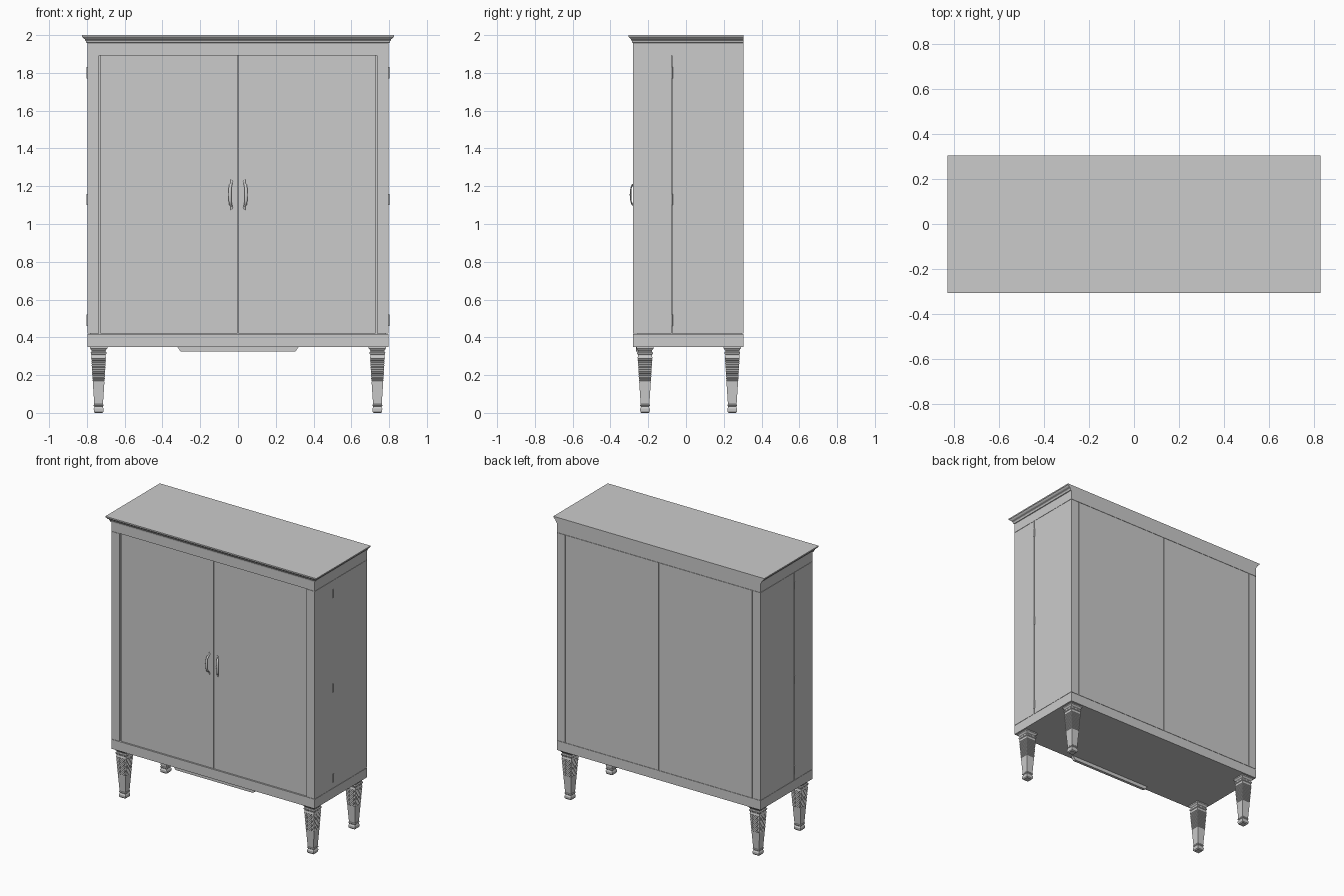
import bpy, bmesh, math
from mathutils import Vector

if "Cube" in bpy.data.objects:
    bpy.data.objects.remove(bpy.data.objects["Cube"], do_unlink=True)

# Single neutral grey
grey = bpy.data.materials.new("plain_grey")
grey.use_nodes = True
COLOR = (0.6, 0.6, 0.6, 1.0)
grey.diffuse_color = COLOR
grey.node_tree.nodes["Principled BSDF"].inputs["Base Color"].default_value = COLOR


def finish(name, bm):
    bmesh.ops.recalc_face_normals(bm, faces=bm.faces[:])
    mesh = bpy.data.meshes.new(name)
    bm.to_mesh(mesh)
    bm.free()
    mesh.materials.append(grey)
    obj = bpy.data.objects.new(name, mesh)
    bpy.context.collection.objects.link(obj)
    return obj


def loft(name, rings):
    """Join rings of equal point count into a closed solid."""
    bm = bmesh.new()
    loops = [[bm.verts.new(p) for p in ring] for ring in rings]
    for a, b in zip(loops, loops[1:]):
        n = len(a)
        for i in range(n):
            bm.faces.new((a[i], a[(i + 1) % n], b[(i + 1) % n], b[i]))
    bm.faces.new(loops[0][::-1])
    bm.faces.new(loops[-1])
    return finish(name, bm)


def rect(x0, x1, y0, y1, z):
    return [(x0, y0, z), (x1, y0, z), (x1, y1, z), (x0, y1, z)]


def box(name, x0, x1, y0, y1, z0, z1):
    return loft(name, [rect(x0, x1, y0, y1, z0), rect(x0, x1, y0, y1, z1)])


W, FRONT, BACK = 0.798, -0.28, 0.305
Z0, Z1, Z2, Z3 = 0.35, 0.417, 1.893, 1.958   # base rail and top rail heights
STILE, SPLIT, GAP = 0.735, -0.075, 0.002

# Carcass: rails, recessed core, corner posts, doors and back panels
box("base_rail", -W, W, FRONT, BACK, Z0, Z1)
box("top_rail", -W, W, FRONT, BACK, Z2, Z3)
box("inner_core", -W + 0.015, W - 0.015, FRONT + 0.022, BACK - 0.012, Z1, Z2)
lo, hi = Z1 + GAP, Z2 - GAP
for side, s in (("right", -1), ("left", 1)):
    def span(a, b):
        return sorted((s * a, s * b))
    box(side + "_front_post", *span(STILE, W), FRONT, SPLIT - GAP, lo, hi)
    box(side + "_side_panel", *span(STILE + GAP, W), SPLIT + GAP, BACK, lo, hi)
    box(side + "_door", *span(GAP, STILE - 0.006), FRONT + 0.008, FRONT + 0.03, lo, hi)
    box(side + "_back_panel", *span(GAP, STILE - GAP), BACK - 0.02, BACK, lo, hi)

# Cornice: stepped moulding on front and sides, flush at the back
cornice = [(0.0, 1.958), (0.005, 1.96), (0.007, 1.968), (0.012, 1.974), (0.012, 1.978),
           (0.02, 1.983), (0.026, 1.99), (0.029, 1.991), (0.029, 2.0)]
loft("cornice", [rect(-W - d, W + d, FRONT - d * 0.87, BACK, z) for d, z in cornice])

# Shaped apron under the front
loft("apron", [rect(-0.30, 0.30, -0.265, -0.245, 0.325),
               rect(-0.305, 0.305, -0.265, -0.245, 0.327),
               rect(-0.322, 0.322, -0.265, -0.245, 0.35)])

# Square tapered legs with moulded cap, ridged upper shaft and block foot
leg_profile = [(0.020, 0.0), (0.025, 0.006), (0.026, 0.022), (0.022, 0.030),
               (0.022, 0.034), (0.026, 0.038), (0.026, 0.042), (0.023, 0.046)]


def taper(z):
    return 0.024 + 0.015 * (z - 0.05) / 0.25


leg_profile.append((taper(0.165), 0.165))
for i in range(13):
    z = 0.168 + i * 0.0098
    leg_profile += [(taper(z) - 0.0015, z), (taper(z) + 0.001, z + 0.003),
                    (taper(z) + 0.001, z + 0.007)]
leg_profile += [(0.037, 0.300), (0.037, 0.308), (0.041, 0.312), (0.042, 0.320),
                (0.037, 0.325), (0.037, 0.330), (0.043, 0.338), (0.046, 0.342), (0.046, 0.35)]
for row, y in (("front", -0.217), ("back", 0.245)):
    for side, x in (("right", -0.738), ("left", 0.738)):
        loft(f"{row}_{side}_leg",
             [rect(x - h, x + h, y - h, y + h, z) for h, z in leg_profile])

# Side hinges: small barrels on the split line
for side, s in (("right", -1), ("left", 1)):
    for n, z in enumerate((0.49, 1.13, 1.80)):
        rings = []
        for zz in (z - 0.03, z + 0.03):
            rings.append([(s * 0.798 + 0.005 * math.cos(k * math.pi / 4),
                           SPLIT + 0.005 * math.sin(k * math.pi / 4), zz) for k in range(8)])
        loft(f"{side}_hinge_{n + 1}", rings)

# Bowed door handles: swelling grip with flared leaf ends
handle_path = [(0.000, 0.000, -0.080, 0.002), (0.003, 0.002, -0.070, 0.005),
               (0.001, 0.003, -0.060, 0.004), (-0.003, 0.012, -0.052, 0.007),
               (-0.006, 0.019, -0.035, 0.006), (-0.007, 0.022, 0.000, 0.007),
               (-0.006, 0.019, 0.035, 0.006), (-0.003, 0.012, 0.052, 0.007),
               (0.001, 0.003, 0.060, 0.004), (0.003, 0.002, 0.070, 0.005),
               (0.000, 0.000, 0.080, 0.002)]
for side, s in (("right", -1), ("left", 1)):
    rings = []
    for i, (dx, out, dz, r) in enumerate(handle_path):
        a = handle_path[max(i - 1, 0)]
        b = handle_path[min(i + 1, len(handle_path) - 1)]
        t = Vector((0, a[1] - b[1], b[2] - a[2])).normalized()
        u, v = Vector((1, 0, 0)), t.cross(Vector((1, 0, 0)))
        c = Vector((s * (0.036 - dx), FRONT + 0.008 - out, 1.155 + dz))
        rings.append([c + u * r * 1.2 * math.cos(k * math.pi / 4)
                      + v * r * 0.6 * math.sin(k * math.pi / 4) for k in range(8)])
    handle = loft(side + "_handle", rings)
    bpy.ops.object.select_all(action='DESELECT')
    bpy.context.view_layer.objects.active = handle
    handle.select_set(True)
    bpy.ops.object.shade_smooth_by_angle(angle=math.radians(50))
